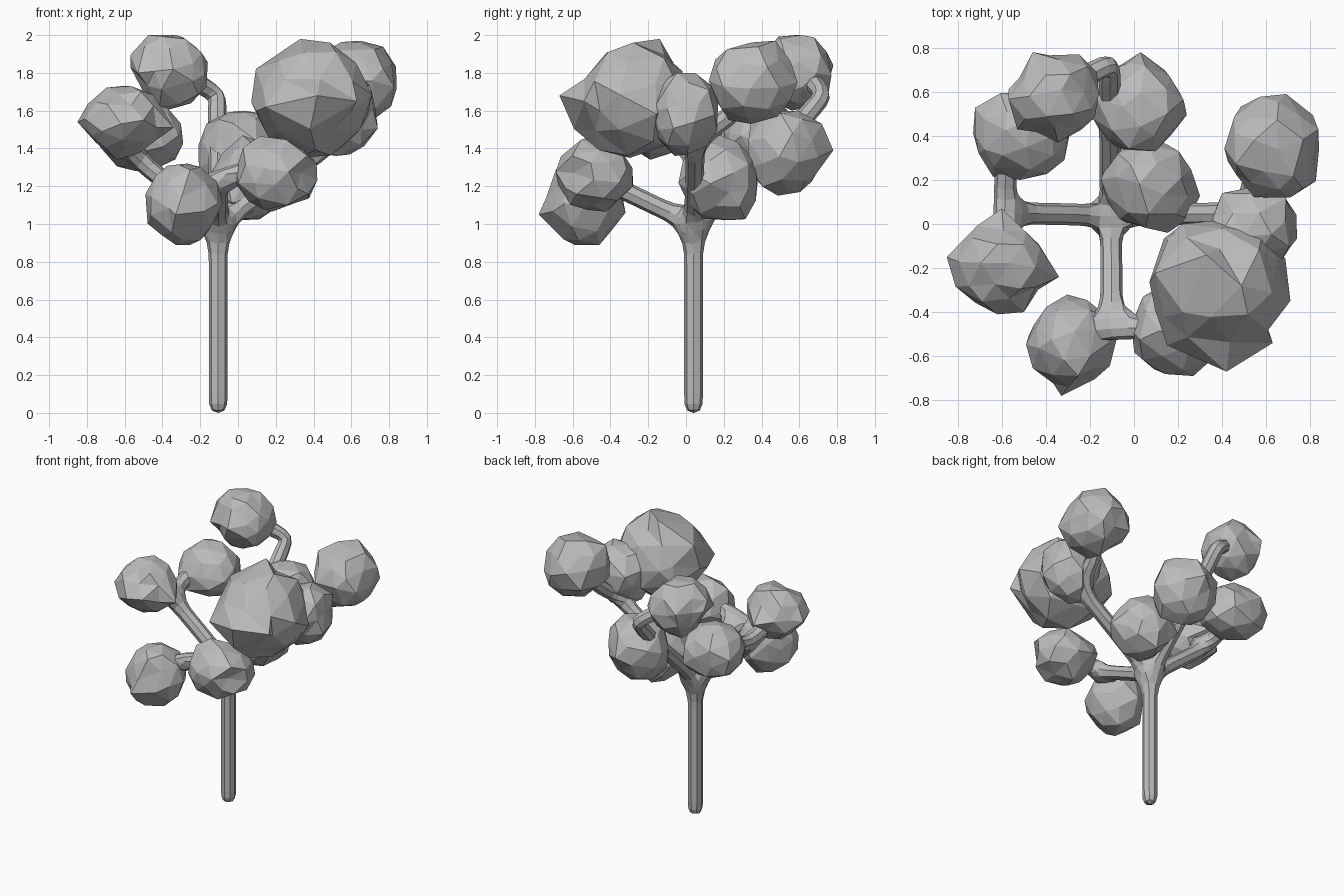
import bpy
import bmesh
import random
from mathutils import Vector, Euler

random.seed(11)

default = bpy.data.objects.get("Cube")
if default:
    bpy.data.objects.remove(default, do_unlink=True)


def make_material(name, rgb):
    mat = bpy.data.materials.new(name)
    mat.use_nodes = True
    color = (*rgb, 1.0)
    mat.diffuse_color = color
    mat.node_tree.nodes["Principled BSDF"].inputs["Base Color"].default_value = color
    return mat


GREY = make_material("plain grey", (0.5, 0.5, 0.5))


def add_object(name, mesh):
    obj = bpy.data.objects.new(name, mesh)
    bpy.context.scene.collection.objects.link(obj)
    mesh.materials.clear()
    mesh.materials.append(GREY)
    return obj


# Trunk and branches: one skeleton of joints, skinned into eight-sided tubes
RADIUS = 0.054
joints = {
    "base": (-0.105, 0.04, 0.05),
    "hub": (-0.105, 0.04, 1.0),
    "front_fork": (-0.1, -0.46, 1.24),
    "front_right_tip": (-0.27, -0.5, 1.17),
    "front_left_tip": (0.1, -0.48, 1.3),
    "right_fork": (-0.59, 0.05, 1.39),
    "right_front_tip": (-0.59, -0.13, 1.5),
    "right_back_tip": (-0.58, 0.3, 1.47),
    "left_fork": (0.53, 0.05, 1.45),
    "left_front_tip": (0.47, -0.15, 1.56),
    "left_back_bend": (0.54, 0.22, 1.56),
    "left_back_tip": (0.6, 0.34, 1.7),
    "back_bend": (-0.11, 0.58, 1.51),
    "back_hook": (-0.11, 0.73, 1.68),
    "back_tip": (-0.31, 0.62, 1.81),
}
limbs = [
    ("base", "hub"),
    ("hub", "front_fork", "front_right_tip"),
    ("front_fork", "front_left_tip"),
    ("hub", "right_fork", "right_front_tip"),
    ("right_fork", "right_back_tip"),
    ("hub", "left_fork", "left_front_tip"),
    ("left_fork", "left_back_bend", "left_back_tip"),
    ("hub", "back_bend", "back_hook", "back_tip"),
]


def build_branches():
    bm = bmesh.new()
    skin = bm.verts.layers.skin.verify()
    verts = {}
    for name, co in joints.items():
        v = verts[name] = bm.verts.new(co)
        v[skin].radius = (RADIUS, RADIUS)
        v[skin].use_root = name == "base"
    for limb in limbs:
        for a, b in zip(limb, limb[1:]):
            bm.edges.new((verts[a], verts[b]))
    mesh = bpy.data.meshes.new("trunk_and_branches")
    bm.to_mesh(mesh)
    bm.free()
    obj = add_object("trunk_and_branches", mesh)
    obj.modifiers.new("Skin", "SKIN")
    obj.modifiers.new("Subdivision", "SUBSURF").levels = 1

    # Bake the modifiers and set the foot exactly on the ground
    bpy.context.view_layer.update()
    graph = bpy.context.evaluated_depsgraph_get()
    baked = bpy.data.meshes.new_from_object(obj.evaluated_get(graph))
    obj.modifiers.clear()
    obj.data = baked
    baked.materials.clear()
    baked.materials.append(GREY)
    lowest = min(v.co.z for v in baked.vertices)
    for v in baked.vertices:
        if v.co.z < 0.2:
            v.co.z -= lowest
    for p in baked.polygons:
        p.use_smooth = False
        p.material_index = 0


build_branches()


# Foliage: faceted balls fitted to a centre and half size, some with pulled corners
def foliage(name, center, half, *corners):
    bm = bmesh.new()
    bmesh.ops.create_icosphere(bm, subdivisions=2, radius=1)
    turn = Euler([random.uniform(0, 6) for _ in range(3)]).to_matrix()
    for v in bm.verts:
        jitter = Vector([random.uniform(-0.09, 0.09) for _ in range(3)])
        v.co = turn @ (v.co * random.uniform(0.97, 1.03) + jitter)
    for axis in range(3):
        values = [v.co[axis] for v in bm.verts]
        low, high = min(values), max(values)
        for v in bm.verts:
            t = 2 * (v.co[axis] - low) / (high - low) - 1
            v.co[axis] = center[axis] + t * half[axis]
    free = list(bm.verts)
    for corner in map(Vector, corners):
        nearest = min(free, key=lambda v: (v.co - corner).length)
        nearest.co = corner
        free.remove(nearest)
    mesh = bpy.data.meshes.new(name)
    bm.to_mesh(mesh)
    bm.free()
    add_object(name, mesh)


foliage("foliage_back_high", (-0.365, 0.57, 1.8), (0.205, 0.2, 0.2),
        (-0.53, 0.43, 1.8), (-0.57, 0.61, 1.83), (-0.46, 0.78, 1.84))
foliage("foliage_back_low", (0.015, 0.53, 1.375), (0.225, 0.2, 0.225),
        (0.03, 0.78, 1.39), (0.05, 0.72, 1.53))
foliage("foliage_back_right", (-0.51, 0.4, 1.47), (0.22, 0.2, 0.19))
foliage("foliage_middle", (0.075, 0.17, 1.245), (0.225, 0.21, 0.225))
foliage("foliage_back_left", (0.625, 0.355, 1.75), (0.215, 0.235, 0.22))
foliage("foliage_left", (0.545, -0.015, 1.58), (0.195, 0.185, 0.22),
        (0.66, -0.18, 1.6), (0.69, 0.12, 1.71), (0.4, 0.14, 1.64))
foliage("foliage_large", (0.39, -0.31, 1.655), (0.32, 0.33, 0.305),
        (0.33, -0.14, 1.98), (0.42, -0.67, 1.68), (0.4, -0.02, 1.81),
        (0.22, 0, 1.68), (0.15, -0.55, 1.62), (0.63, -0.54, 1.65))
foliage("foliage_right", (-0.6, -0.18, 1.535), (0.21, 0.19, 0.195),
        (-0.85, -0.15, 1.54), (-0.6, 0.07, 1.53), (-0.34, -0.24, 1.51),
        (-0.62, -0.41, 1.53), (-0.5, -0.4, 1.55))
foliage("foliage_front_right", (-0.285, -0.53, 1.105), (0.205, 0.21, 0.215),
        (-0.33, -0.78, 1.05), (-0.3, -0.74, 1.14), (-0.3, -0.65, 0.92))
foliage("foliage_front_left", (0.205, -0.485, 1.265), (0.215, 0.205, 0.2),
        (0.04, -0.33, 1.27), (0.33, -0.6, 1.27))
